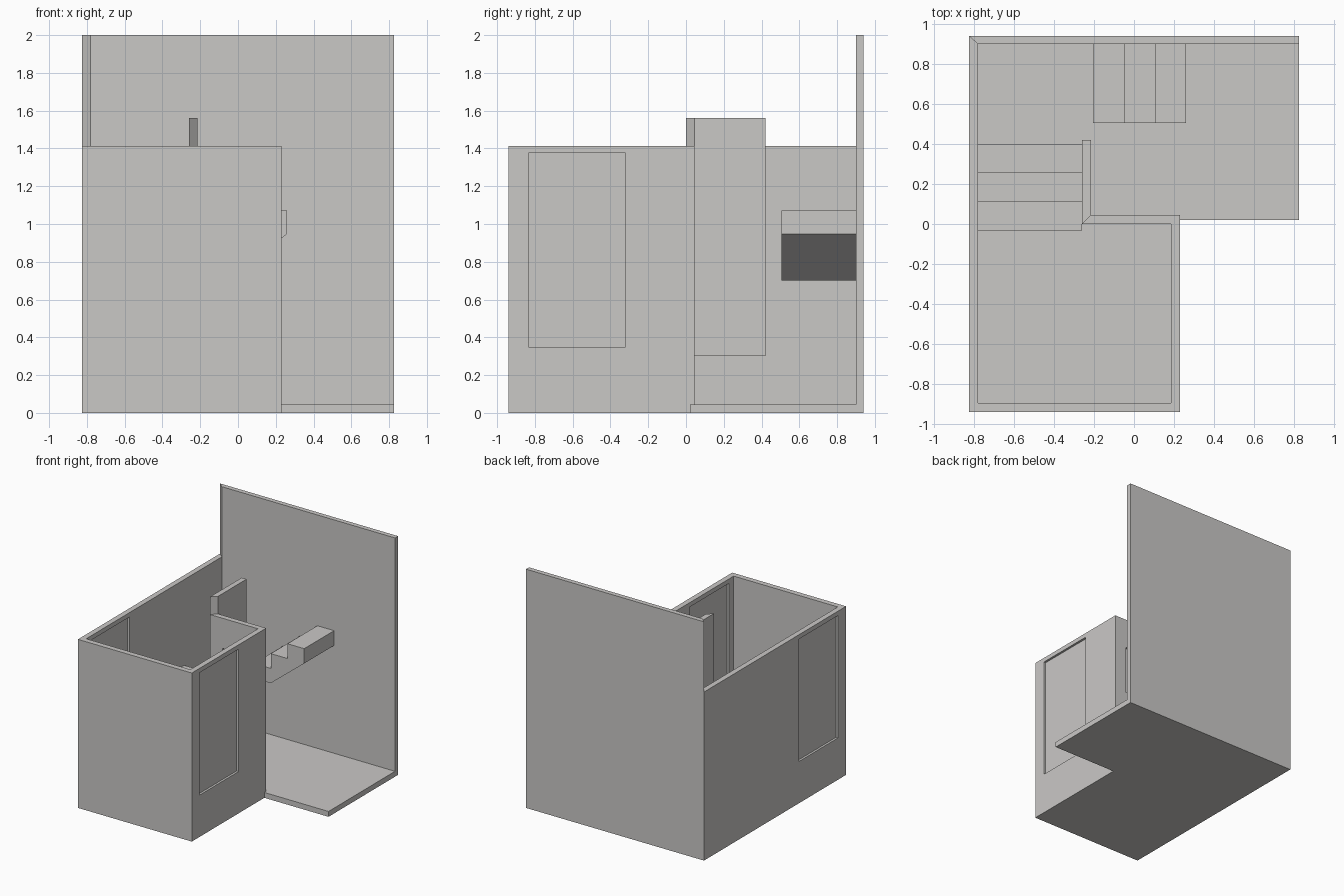
import bpy, bmesh
from mathutils import Vector

if "Cube" in bpy.data.objects:
    bpy.data.objects.remove(bpy.data.objects["Cube"])

plaster = bpy.data.materials.new("light_grey_plaster")
plaster.diffuse_color = (0.59, 0.58, 0.565, 1)
plaster.use_nodes = True
plaster.node_tree.nodes["Principled BSDF"].inputs["Base Color"].default_value = plaster.diffuse_color


def prism(name, pts, lo, hi, axis="z"):
    """Extrude a 2D outline along an axis from lo to hi."""
    place = {"x": lambda a, b, t: (t, a, b),
             "y": lambda a, b, t: (a, t, b),
             "z": lambda a, b, t: (a, b, t)}[axis]
    bm = bmesh.new()
    face = bm.faces.new([bm.verts.new(place(a, b, lo)) for a, b in pts])
    ext = bmesh.ops.extrude_face_region(bm, geom=[face])
    moved = [v for v in ext["geom"] if isinstance(v, bmesh.types.BMVert)]
    bmesh.ops.translate(bm, verts=moved, vec=Vector(place(0, 0, hi - lo)))
    bmesh.ops.recalc_face_normals(bm, faces=bm.faces)
    mesh = bpy.data.meshes.new(name)
    bm.to_mesh(mesh)
    bm.free()
    mesh.materials.append(plaster)
    obj = bpy.data.objects.new(name, mesh)
    bpy.context.collection.objects.link(obj)
    return obj


def rect(a0, a1, b0, b1):
    return [(a0, b0), (a1, b0), (a1, b1), (a0, b1)]


def stair_profile(s, base, run, rise):
    """Three steps with a flat foot and a sloping underside."""
    p = [(s, base), (s + run, base), (s + 3 * run, base + 2 * rise)]
    for i in (3, 2, 1):
        p += [(s + i * run, base + i * rise), (s + (i - 1) * run, base + i * rise)]
    return p


# Floor slab, its edges buried in the walls
prism("floor", [(-.80, -.92), (.21, -.92), (.21, .02), (.825, .02),
                (.825, .92), (-.80, .92)], 0, .045)

# Low walls in one run: left side, front, right side and room back
walls = prism("low_walls", [(-.825, -.94), (.23, -.94), (.23, .045), (-.215, .045),
                            (-.26, 0), (.185, 0), (.185, -.895), (-.78, -.895),
                            (-.78, .90), (-.825, .94)], 0, 1.412)

# Tall back wall with a mitred left end
prism("tall_back_wall", [(-.825, .94), (-.78, .90), (.825, .90), (.825, .94)], 0, 2)

# Raised partition beside the stairs
prism("partition", [(-.26, 0), (-.215, .045), (-.215, .42), (-.26, .42)], .30, 1.56)

# Window openings cut in the walls, each with a thin pane in the middle
windows = [("left_window", rect(-.835, -.32, .35, 1.375), -.8025, "x"),
           ("right_window", rect(-.835, -.32, .35, 1.375), .2075, "x"),
           ("back_window", rect(-.145, .118, .75, 1.16), .0225, "y")]
for name, outline, mid, axis in windows:
    cutter = prism(name + "_cutter", outline, mid - .06, mid + .06, axis)
    cutter.hide_render = True
    cutter.hide_viewport = True
    mod = walls.modifiers.new(name, "BOOLEAN")
    mod.operation = "DIFFERENCE"
    mod.solver = "EXACT"
    mod.object = cutter
    prism(name + "_pane", outline, mid - .004, mid + .004, axis)

# Two short flights of floating stairs
prism("lower_stairs", stair_profile(-.032, .32, .144, .125), -.78, -.26, "x")
prism("upper_stairs", stair_profile(-.205, .70, .155, .124), .505, .90, "y")
